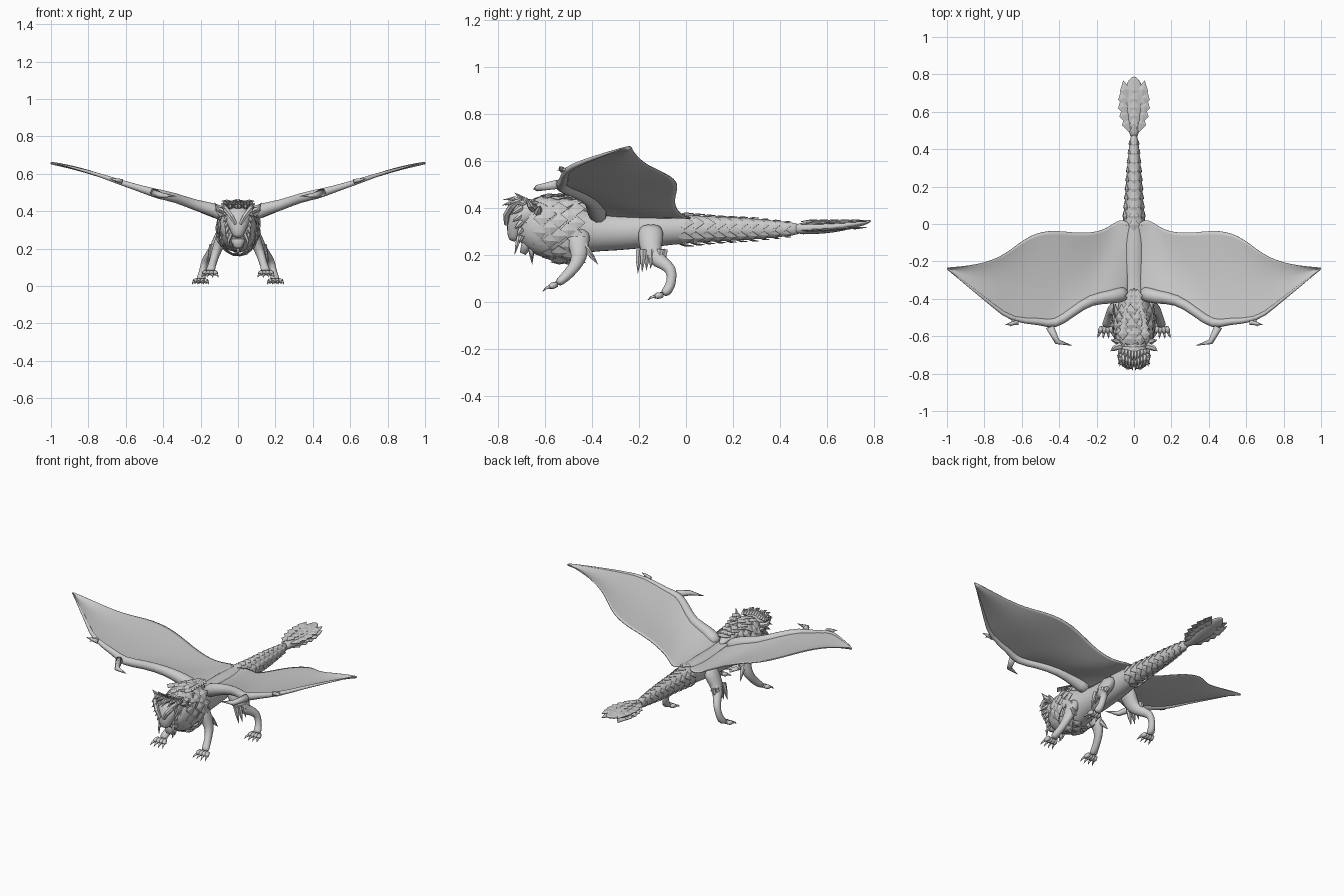
import bpy, bmesh, math, random
from mathutils import Vector

random.seed(4)
cube = bpy.data.objects.get("Cube")
if cube:
    bpy.data.objects.remove(cube, do_unlink=True)

hide = bpy.data.materials.new("stone_grey")
hide.use_nodes = True
GREY = (0.6, 0.6, 0.6, 1)
hide.diffuse_color = GREY
hide.node_tree.nodes["Principled BSDF"].inputs["Base Color"].default_value = GREY

X, Y, Z = Vector((1, 0, 0)), Vector((0, 1, 0)), Vector((0, 0, 1))


def finish(name, bm, mirror=False, subdiv=0, thick=0, smooth=True):
    bmesh.ops.recalc_face_normals(bm, faces=bm.faces)
    mesh = bpy.data.meshes.new(name)
    bm.to_mesh(mesh)
    bm.free()
    mesh.materials.append(hide)
    for poly in mesh.polygons:
        poly.use_smooth = smooth
    obj = bpy.data.objects.new(name, mesh)
    bpy.context.collection.objects.link(obj)
    if subdiv:
        mod = obj.modifiers.new("Smooth", "SUBSURF")
        mod.levels = mod.render_levels = subdiv
    if thick:
        mod = obj.modifiers.new("Thickness", "SOLIDIFY")
        mod.thickness, mod.offset = thick, 0
    if mirror:
        obj.modifiers.new("Mirror", "MIRROR").use_mirror_merge = False
    return obj


def loft(bm, path, ref=X, sides=10):
    """Elliptical rings along a path of (x, y, z, half width, half depth)."""
    pts = [Vector(p[:3]) for p in path]
    rings = []
    for i, p in enumerate(path):
        t = (pts[min(i + 1, len(pts) - 1)] - pts[max(i - 1, 0)]).normalized()
        u = (ref - t * ref.dot(t)).normalized()
        v = t.cross(u)
        angles = [math.tau * k / sides for k in range(sides)]
        rings.append([bm.verts.new(pts[i] + u * p[3] * math.cos(a) + v * p[-1] * math.sin(a))
                      for a in angles])
    for r, s in zip(rings, rings[1:]):
        for k in range(sides):
            n = (k + 1) % sides
            bm.faces.new((r[k], r[n], s[n], s[k]))
    bm.faces.new(rings[0])
    bm.faces.new(rings[-1])


def spike(bm, base, tip, r, bend=Z * 0):
    """Tapered, slightly curved horn or claw."""
    a, b = Vector(base), Vector(tip)
    ref = X if abs((b - a).normalized().x) < 0.8 else Y
    loft(bm, [(*(a.lerp(b, f) + bend * math.sin(f * math.pi)), r * w)
              for f, w in ((0, 1), (0.5, 0.7), (1, 0.04))], ref, 6)


def plate(bm, pos, out, along, length, width, lift=0.3):
    """Ridged kite-shaped scale whose tip is lifted off the surface."""
    d = (along + out * lift).normalized()
    side = along.cross(out).normalized() * width / 2
    crown = d.cross(side).normalized()
    crown *= math.copysign(width * 0.12, crown.dot(out))
    shape = [pos, pos + d * length * 0.45 + side, pos + d * length, pos + d * length * 0.45 - side]
    vs = [bm.verts.new(p) for p in shape]
    mid = bm.verts.new(pos + d * length * 0.5 + crown)
    for k in range(4):
        bm.faces.new((vs[k], vs[(k + 1) % 4], mid))


# Body from neck to tail: y, centre height, half width, half height
BODY = [(-.70, .35, .06, .07), (-.66, .33, .09, .11), (-.58, .31, .11, .14), (-.50, .31, .1, .13),
        (-.44, .30, .085, .09), (-.3, .295, .075, .08), (-.15, .305, .075, .075),
        (-.03, .31, .06, .065), (.1, .31, .05, .055), (.25, .31, .042, .05),
        (.4, .31, .03, .035), (.5, .31, .015, .025)]


def body_point(y, a):
    for p, q in zip(BODY, BODY[1:]):
        if p[0] <= y <= q[0]:
            f = (y - p[0]) / (q[0] - p[0])
            zc, w, h = (p[i] + (q[i] - p[i]) * f for i in (1, 2, 3))
            pos = Vector((w * math.cos(a), y, zc + h * math.sin(a)))
            return pos, Vector((math.cos(a) / w, 0, math.sin(a) / h)).normalized()


bm = bmesh.new()
loft(bm, [(0, y, z, w, h) for y, z, w, h in BODY], sides=14)
finish("body", bm, subdiv=1)

# Overlapping mane scales, with a pointed patch down the back
bm = bmesh.new()
for row in range(6):
    y = -0.69 + row * 0.037
    for k in range(13):
        pos, out = body_point(y, math.tau * (k + row % 2 / 2) / 13 + random.uniform(-.06, .06))
        plate(bm, pos * 0.995 + out * .002, out, Y, .075, .068, random.uniform(.0, .14))
for row in range(7):
    for x in (-1, 0, 1):
        pos = Vector((x * (.06 - row * .007), -.62 + row * .034, .452 - row * .006))
        plate(bm, pos, Z, Y, .07, .055, .06)
finish("mane_scales", bm, thick=.003, smooth=False)
bm = bmesh.new()
loft(bm, [(0, -.66, .42, .06, .02), (0, -.58, .425, .07, .025), (0, -.48, .415, .06, .03),
          (0, -.40, .39, .04, .025), (0, -.34, .375, .012, .01)])
finish("back_mane", bm, subdiv=1)

# Tail scales around the tail
bm = bmesh.new()
for row in range(10):
    y = -0.04 + row * 0.05
    size = 1 - row * 0.055
    for deg in (90, 25, 155, 215, 325, 270):
        pos, out = body_point(y, math.radians(deg))
        plate(bm, pos - out * .006, out, Y, .075 * size, .06 * size, .16 if deg > 200 else .08)
finish("tail_scales", bm, thick=.003, smooth=False)

# Leaf-shaped tail fan with layered feathers
bm = bmesh.new()
loft(bm, [(0, .45, .31, .018, .025), (0, .54, .315, .042, .03), (0, .64, .32, .062, .026),
          (0, .70, .33, .06, .02), (0, .76, .337, .04, .012), (0, .79, .345, .008, .004)])
finish("tail_fan", bm, subdiv=1)
bm = bmesh.new()
for row in range(5):
    y = .49 + row * .045
    wide = .02 + .04 * math.sin(math.pi * (row + .6) / 6)
    for side in (-1, 1):
        for z, out in ((.33, Z), (.305, -Z)):
            plate(bm, Vector((side * wide * .8, y, z + row * .003)), out,
                  (Y + X * side * .2).normalized(), .1, .06, .0)
    plate(bm, Vector((0, y, .342)), Z, Y, .09, .05, .05)
finish("tail_feathers", bm, thick=.003, smooth=False)

# Wing membrane stretched between leading and trailing edges
LEAD = [(.03, -.40, .37), (.12, -.42, .42), (.23, -.42, .44), (.33, -.49, .48), (.43, -.565, .50),
        (.50, -.53, .52), (.65, -.53, .565), (.75, -.445, .60), (.88, -.34, .635), (1, -.24, .665)]
TRAIL = [(.02, .01, .365), (.08, .03, .35), (.14, -.025, .37), (.23, -.05, .41), (.34, -.045, .46),
         (.46, -.03, .50), (.58, -.07, .54), (.69, -.17, .58), (.83, -.22, .63), (1, -.235, .665)]
bm = bmesh.new()
grid = []
for a, b in zip(LEAD, TRAIL):
    a, b = Vector(a), Vector(b)
    grid.append([bm.verts.new(a.lerp(b, f / 6) - Z * .012 * math.sin(math.pi * f / 6))
                 for f in range(7)])
for r, s in zip(grid, grid[1:]):
    for k in range(6):
        bm.faces.new((r[k], s[k], s[k + 1], r[k + 1]))
finish("wing_membrane", bm, mirror=True, subdiv=2, thick=.006)

# Wing arm along the leading edge, with thumb and wrist claws
bm = bmesh.new()
RADII = (.05, .038, .03, .026, .028, .02, .014, .01, .007, .002)
loft(bm, [(x, y + r * .7, z - r * .3, r) for (x, y, z), r in zip(LEAD, RADII)], Y)
finish("wing_arm", bm, mirror=True, subdiv=1)
bm = bmesh.new()
spike(bm, (.45, -.55, .50), (.33, -.65, .48), .022, Vector((.02, -.03, -.005)))
spike(bm, (.62, -.525, .56), (.69, -.54, .575), .014)
spike(bm, (.64, -.50, .565), (.66, -.55, .56), .01)
finish("wing_claws", bm, mirror=True)


def leg(name, path, toe_dir):
    """Leg tube ending in a paw with four toes and claws."""
    bm = bmesh.new()
    loft(bm, path)
    finish(name, bm, mirror=True, subdiv=1)
    bm = bmesh.new()
    paw = Vector(path[-1][:3])
    for k in range(4):
        start = paw + X * (k - 1.5) * .015
        d = (toe_dir + X * (k - 1.5) * .25).normalized()
        end = start + d * .036
        loft(bm, [(*start, .012), (*start.lerp(end, .6), .014), (*end, .008)], sides=8)
        spike(bm, end, end + d * .03 - Z * .01, .008, Z * .004)
    finish(name + "_toes", bm, mirror=True)


leg("front_leg", [(.06, -.46, .31, .04, .06), (.09, -.46, .25, .035, .05), (.115, -.45, .19, .028, .035),
                  (.13, -.48, .14, .022, .026), (.142, -.52, .10, .022, .022),
                  (.15, -.55, .075, .03, .018)], Vector((0, -1, -.35)))
leg("hind_leg", [(.05, -.15, .33, .04, .06), (.09, -.15, .26, .042, .058), (.12, -.15, .20, .035, .045),
                 (.15, -.10, .165, .026, .03), (.175, -.06, .14, .022, .026),
                 (.187, -.06, .09, .019, .022), (.195, -.075, .05, .022, .024),
                 (.2, -.10, .03, .03, .018)], Vector((0, -1, -.2)))

# Fur tufts on thighs and elbows
bm = bmesh.new()
for k in range(7):
    y = -.20 + k * .018
    spike(bm, (.125 + k % 2 * .012, y, .22), (.15 + k % 2 * .012, y - .005, .12 + k * .007), .016)
for k in range(4):
    spike(bm, (.105, -.44 + k * .008, .25 - k * .012), (.12, -.39 + k * .005, .19 - k * .01), .014)
finish("fur_tufts", bm, mirror=True, smooth=False)

# Head, jaw and chin beard
bm = bmesh.new()
loft(bm, [(0, -.63, .37, .08, .08), (0, -.69, .38, .08, .07), (0, -.72, .34, .065, .05),
          (0, -.73, .29, .04, .035), (0, -.735, .255, .025, .022)])
finish("head", bm, subdiv=1)
bm = bmesh.new()
loft(bm, [(0, -.65, .28, .05, .04), (0, -.68, .24, .038, .025), (0, -.695, .205, .02, .014)])
for x in (-.02, 0, .02):
    spike(bm, (x, -.66, .24), (x * .6, -.655, .16 + abs(x)), .016)
finish("jaw", bm)

# Brows, crest, side horns and tusks
bm = bmesh.new()
loft(bm, [(.012, -.765, .33, .010), (.035, -.765, .37, .014), (.065, -.74, .41, .016),
          (.085, -.70, .44, .006)], Y, 6)
for k in range(5):
    x = .008 + k * .016
    spike(bm, (x, -.69, .42), (x * 1.05, -.785 + k * .006, .41 + k % 2 * .025), .015, Z * .012)
    spike(bm, (x, -.68, .42), (x * 1.1, -.73 + k * .01, .465 - k * .004), .014)
    spike(bm, (.055, -.70, .40 - k * .03), (.085 - k * .006, -.75 + k * .01, .37 - k * .03), .014)
spike(bm, (.07, -.65, .40), (.125, -.68, .445), .02, Vector((.01, 0, -.01)))
spike(bm, (.08, -.63, .38), (.125, -.62, .41), .018)
spike(bm, (.035, -.71, .28), (.045, -.73, .20), .012, X * .012)
finish("horns_and_crest", bm, mirror=True, smooth=False)
